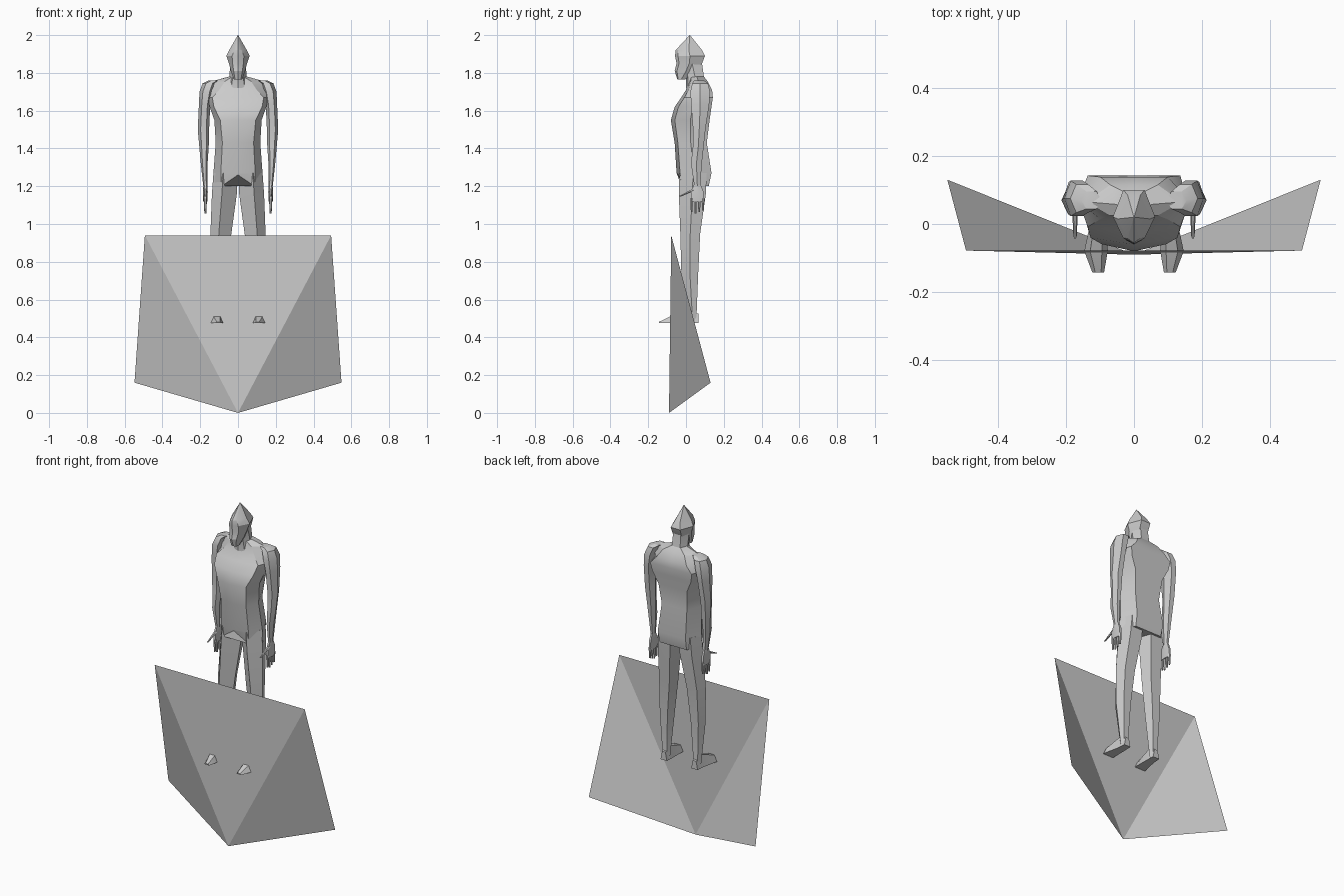
import bpy, bmesh, math

cube = bpy.data.objects.get("Cube")
if cube:
    bpy.data.objects.remove(cube)

grey = bpy.data.materials.new("plain_grey")
grey.use_nodes = True
shade = (.6, .6, .6, 1)
grey.diffuse_color = shade
grey.node_tree.nodes["Principled BSDF"].inputs["Base Color"].default_value = shade


def finish(name, bm):
    """Turn a bmesh into a grey object, smooth except at its sharp edges."""
    mesh = bpy.data.meshes.new(name)
    bm.to_mesh(mesh)
    bm.free()
    mesh.materials.append(grey)
    obj = bpy.data.objects.new(name, mesh)
    bpy.context.collection.objects.link(obj)
    bpy.ops.object.select_all(action="DESELECT")
    obj.select_set(True)
    bpy.context.view_layer.objects.active = obj
    bpy.ops.object.shade_smooth_by_angle(angle=math.radians(25))


def loft(name, rings, side=1):
    """Skin equal-length point rings, cap both ends, mirror when side is negative."""
    bm = bmesh.new()
    loops = [[bm.verts.new((x * side, y, z)) for x, y, z in ring] for ring in rings]
    for lower, upper in zip(loops, loops[1:]):
        for i in range(len(lower)):
            bm.faces.new((lower[i - 1], lower[i], upper[i], upper[i - 1]))
    bm.faces.new(loops[0])
    bm.faces.new(loops[-1])
    bmesh.ops.recalc_face_normals(bm, faces=bm.faces)
    finish(name, bm)


def body_ring(z, front, back, width, panel, notch=0):
    """Symmetric section with a front ridge; panel is the flat share of the width."""
    middle = (front + back) / 2
    corner = front + (middle - front) / 5
    half = [(width * panel, corner, z), (width, middle, z), (width * panel, back, z)]
    mirrored = [(-x, y, h) for x, y, h in reversed(half)]
    return [(0, front, z + notch)] + half + [(0, back, z)] + mirrored


def limb_ring(x, y, z, thick, deep):
    """Six-sided section for arms, hands and fingers."""
    angles = [math.tau * i / 6 for i in range(6)]
    return [(x + thick * math.cos(a), y + deep * math.sin(a), z) for a in angles]


def leg_ring(z, inner, outer, front, back):
    """Five-sided section with a ridge along the shin."""
    middle = (front + back) / 2
    ridge = inner + (outer - inner) * .6
    inset = (outer - inner) / 5
    return [(ridge, front, z), (outer, middle, z), (outer - inset, back, z),
            (inner + inset, back, z), (inner, middle, z)]


def foot_ring(y, inner, outer, height):
    """Wedge section standing on the sole."""
    sole = .475
    middle, ridge = (inner + outer) / 2, (outer - inner) / 4
    return [(inner, y, sole), (outer, y, sole),
            (middle + ridge, y, sole + height), (middle - ridge, y, sole + height)]


# Torso, from the notched crotch up to the collar
torso = [
    body_ring(1.2, -.04, .12, .135, .65, notch=.06),
    body_ring(1.27, -.05, .135, .13, .7),
    body_ring(1.43, -.06, .11, .118, .7),
    body_ring(1.55, -.08, .125, .125, .75),
    body_ring(1.62, -.06, .135, .15, .85),
    body_ring(1.67, -.025, .142, .16, .85),
    body_ring(1.71, 0, .138, .165, .6),
    body_ring(1.755, .015, .115, .14, .5),
    body_ring(1.78, .02, .095, .05, .6),
]
loft("torso", torso)

# Neck
loft("neck", [body_ring(1.72, 0, .11, .06, .6),
              body_ring(1.78, 0, .095, .045, .6),
              body_ring(1.85, -.02, .085, .042, .6)])

# Pointed head with a ridged face
head = [
    body_ring(1.765, -.045, -.005, .022, .7),
    body_ring(1.81, -.06, .06, .038, .6),
    body_ring(1.85, -.05, .085, .048, .6),
    body_ring(1.89, -.058, .1, .062, .5),
    body_ring(1.92, -.055, .085, .047, .4),
    body_ring(2, .019, .021, .001, .5),
]
loft("head", head)

# Limbs, described for the left side and mirrored
hand_x = .173
arm = [
    limb_ring(.125, .07, 1.76, .03, .03),
    limb_ring(.152, .075, 1.745, .035, .048),
    limb_ring(.168, .075, 1.7, .036, .06),
    limb_ring(.177, .075, 1.63, .03, .055),
    limb_ring(.183, .07, 1.5, .03, .038),
    limb_ring(.18, .065, 1.41, .025, .033),
    limb_ring(.179, .055, 1.32, .018, .033),
    limb_ring(hand_x, .06, 1.2, .011, .018),
]
palm = [
    limb_ring(hand_x, .06, 1.21, .01, .02),
    limb_ring(hand_x, .06, 1.17, .013, .038),
    limb_ring(hand_x, .06, 1.12, .011, .04),
]
thumb = [
    limb_ring(hand_x, .05, 1.185, .009, .02),
    limb_ring(hand_x, -.035, 1.145, .005, .008),
]
leg = [
    leg_ring(1.27, .002, .13, -.035, .11),
    leg_ring(1.16, .006, .138, -.038, .105),
    leg_ring(.95, .035, .146, -.03, .075),
    leg_ring(.75, .06, .143, -.025, .065),
    leg_ring(.52, .078, .125, .01, .056),
    leg_ring(.48, .078, .125, .02, .06),
]
foot = [
    foot_ring(.065, .08, .122, .05),
    foot_ring(.015, .078, .126, .07),
    foot_ring(-.08, .077, .146, .037),
    foot_ring(-.143, .088, .122, .007),
]
for side, word in ((1, "left"), (-1, "right")):
    parts = {"arm": arm, "palm": palm, "thumb": thumb, "leg": leg, "foot": foot}
    for part, rings in parts.items():
        loft(word + "_" + part, rings, side)
    # Four fingers side by side under the palm
    for k, finger in enumerate(("index", "middle", "ring", "little")):
        y = .03 + .02 * k
        tip = 1.055 + abs(k - 1) / 120
        loft(word + "_" + finger + "_finger",
             [limb_ring(hand_x, y, 1.135, .009, .009),
              limb_ring(hand_x, y, tip, .005, .005)], side)

# Thin shield sheet with swept-back lower corners
bm = bmesh.new()
tip = bm.verts.new((0, -.09, 0))
top_left, top_right = [bm.verts.new((x, -.078, .94)) for x in (.493, -.493)]
low_left, low_right = [bm.verts.new((x, .13, .16)) for x in (.548, -.548)]
bm.faces.new((top_left, tip, low_left))
bm.faces.new((top_left, top_right, tip))
bm.faces.new((top_right, low_right, tip))
bmesh.ops.recalc_face_normals(bm, faces=bm.faces)
finish("shield", bm)
